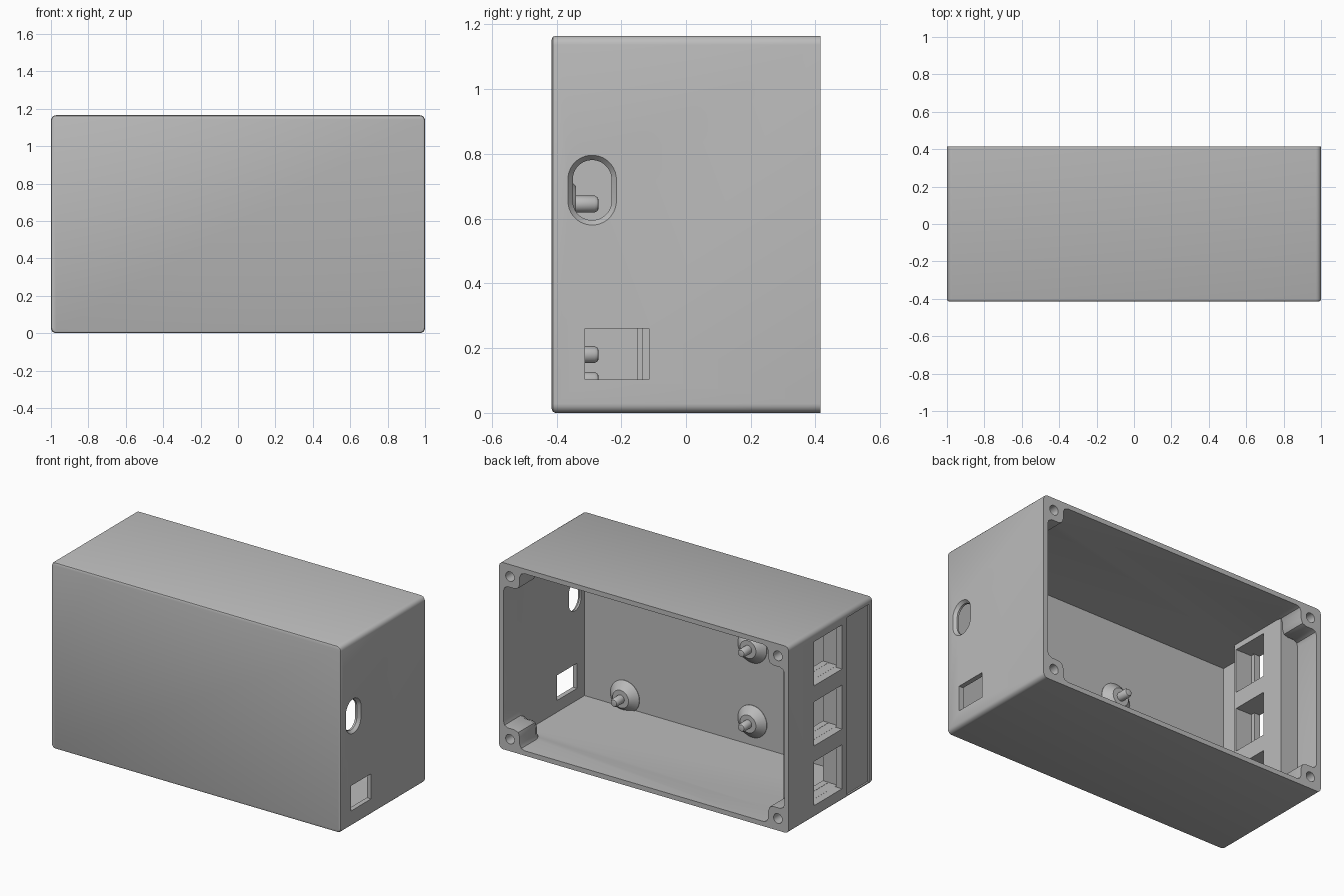
import bpy, bmesh, math
from mathutils import Matrix, Vector

if "Cube" in bpy.data.objects:
    bpy.data.objects.remove(bpy.data.objects["Cube"])

grey = bpy.data.materials.new("plain grey")
grey.use_nodes = True
grey.diffuse_color = (0.5, 0.5, 0.5, 1)
grey.node_tree.nodes["Principled BSDF"].inputs["Base Color"].default_value = (0.5, 0.5, 0.5, 1)

HX, HY, HZ, WALL = 1.0, 0.415, 1.165, 0.03


def make(name, bm):
    bmesh.ops.recalc_face_normals(bm, faces=bm.faces)
    mesh = bpy.data.meshes.new(name)
    bm.to_mesh(mesh)
    bm.free()
    mesh.materials.append(grey)
    ob = bpy.data.objects.new(name, mesh)
    bpy.context.collection.objects.link(ob)
    return ob


def box_bm(x, y, z):
    bm = bmesh.new()
    bmesh.ops.create_cube(bm, size=1)
    for v in bm.verts:
        v.co = [lo + (c + 0.5) * (hi - lo) for c, (lo, hi) in zip(v.co, (x, y, z))]
    return bm


def box(name, x, y, z):
    return make(name, box_bm(x, y, z))


def loft(name, sections):
    """Closed solid through matching rings of points."""
    bm = bmesh.new()
    rings = [[bm.verts.new(p) for p in s] for s in sections]
    for a, b in zip(rings, rings[1:]):
        for i in range(len(a)):
            j = (i + 1) % len(a)
            bm.faces.new((a[i], a[j], b[j], b[i]))
    bm.faces.new(rings[0])
    bm.faces.new(rings[-1])
    return make(name, bm)


def combine(target, tool, operation):
    mod = target.modifiers.new("combine", "BOOLEAN")
    mod.operation, mod.solver, mod.object = operation, "EXACT", tool
    bpy.context.view_layer.objects.active = target
    bpy.ops.object.modifier_apply(modifier=mod.name)
    bpy.data.objects.remove(tool)


def smooth(ob):
    bpy.ops.object.select_all(action="DESELECT")
    ob.select_set(True)
    bpy.context.view_layer.objects.active = ob
    bpy.ops.object.shade_smooth_by_angle(angle=math.radians(35))


# Case: rounded long edges and a softened front, hollow and open at the back
bm = box_bm((-HX, HX), (-HY, HY), (0, HZ))
long_edges = [e for e in bm.edges if abs(e.verts[0].co.y - e.verts[1].co.y) > 0.1]
bmesh.ops.bevel(bm, geom=long_edges, offset=0.028, segments=5, profile=0.5, affect="EDGES")
front = [e for e in bm.edges if all(v.co.y < -HY + 0.001 for v in e.verts)]
bmesh.ops.bevel(bm, geom=front, offset=0.012, segments=2, profile=0.5, affect="EDGES")
case = make("case", bm)
combine(case, box("cavity", (-HX + WALL, HX - WALL), (-HY + WALL, HY + 0.1),
                  (WALL, HZ - WALL)), "DIFFERENCE")

# Thick block on one end that holds the three sockets
combine(case, box("socket_block", (-HX + 0.01, -HX + 0.15), (-0.15, 0.25),
                  (0.015, HZ - 0.015)), "UNION")

# Corner screw posts, tapering back into the walls
profile = [(.02, .02), (.175, .02), (.175, .03), (.153, .038), (.142, .06), (.142, .105),
           (.132, .132), (.105, .142), (.06, .142), (.038, .153), (.03, .175), (.02, .175)]
for sx in (-1, 1):
    for top in (False, True):
        sections = []
        for y, k in ((HY, 1), (0.26, 1), (0.22, 0.85), (0.17, 0.4), (0.14, 0.05)):
            ring = []
            for a, w in profile:
                a, w = 0.02 + (a - 0.02) * k, 0.02 + (w - 0.02) * k
                ring.append((sx * (HX - a), y, HZ - w if top else w))
            sections.append(ring)
        combine(case, loft("screw_post", sections), "UNION")
for sx in (-1, 1):
    for z in (0.075, HZ - 0.075):
        bm = bmesh.new()
        bmesh.ops.create_cone(bm, cap_ends=True, segments=24, radius1=0.03, radius2=0.03, depth=0.3,
                              matrix=Matrix.Translation((sx * (HX - 0.075), HY, z))
                              @ Matrix.Rotation(math.pi / 2, 4, "X"))
        combine(case, make("screw_hole", bm), "DIFFERENCE")

# Socket openings: outer window, wider middle slot, inner window with a lip
for z in (0.2175, 0.59, 0.965):
    for x, y, h in (((-1.1, -0.95), (-0.11, 0.168), 0.1375),
                    ((-0.96, -0.89), (-0.135, 0.2), 0.137),
                    ((-0.9, -0.8), (-0.135, 0.1), 0.136)):
        combine(case, box("socket_cut", x, y, (z - h, z + h)), "DIFFERENCE")

# Shallow outside recess beside the sockets
combine(case, box("side_recess", (-1.1, -HX + 0.012), (-0.377, -0.16),
                  (0.02, HZ - 0.035)), "DIFFERENCE")

# Rectangular port in the other end
combine(case, box("square_port", (0.9, 1.1), (-0.312, -0.115), (0.103, 0.26)), "DIFFERENCE")


# Slotted port with a sloping rim
def slot_ring(x, r):
    ring = []
    for i in range(32):
        t = 2 * math.pi * (i + 0.5) / 32
        ring.append((x, -0.29 + r * math.cos(t),
                     0.688 + r * math.sin(t) + math.copysign(0.033, math.sin(t))))
    return ring


combine(case, loft("slot_port", [slot_ring(x, r) for x, r in
                                 ((0.9, 0.06), (0.982, 0.06), (1.0, 0.075), (1.05, 0.075))]),
        "DIFFERENCE")
smooth(case)

# Board standoffs: flared foot and locating pin turned about the y axis
outline = [(0.1, -0.39), (0.1, -0.382), (0.055, -0.34), (0.026, -0.34),
           (0.026, -0.282), (0.02, -0.272), (0.012, -0.27)]
for i, (x, z) in enumerate(((-0.19, 0.18), (-0.19, 0.645), (0.69, 0.1), (0.67, 0.9))):
    rings = [[(x + r * math.cos(k * math.pi / 16), y, z + r * math.sin(k * math.pi / 16))
              for k in range(32)] for r, y in outline]
    smooth(loft("board_standoff_%d" % (i + 1), rings))
